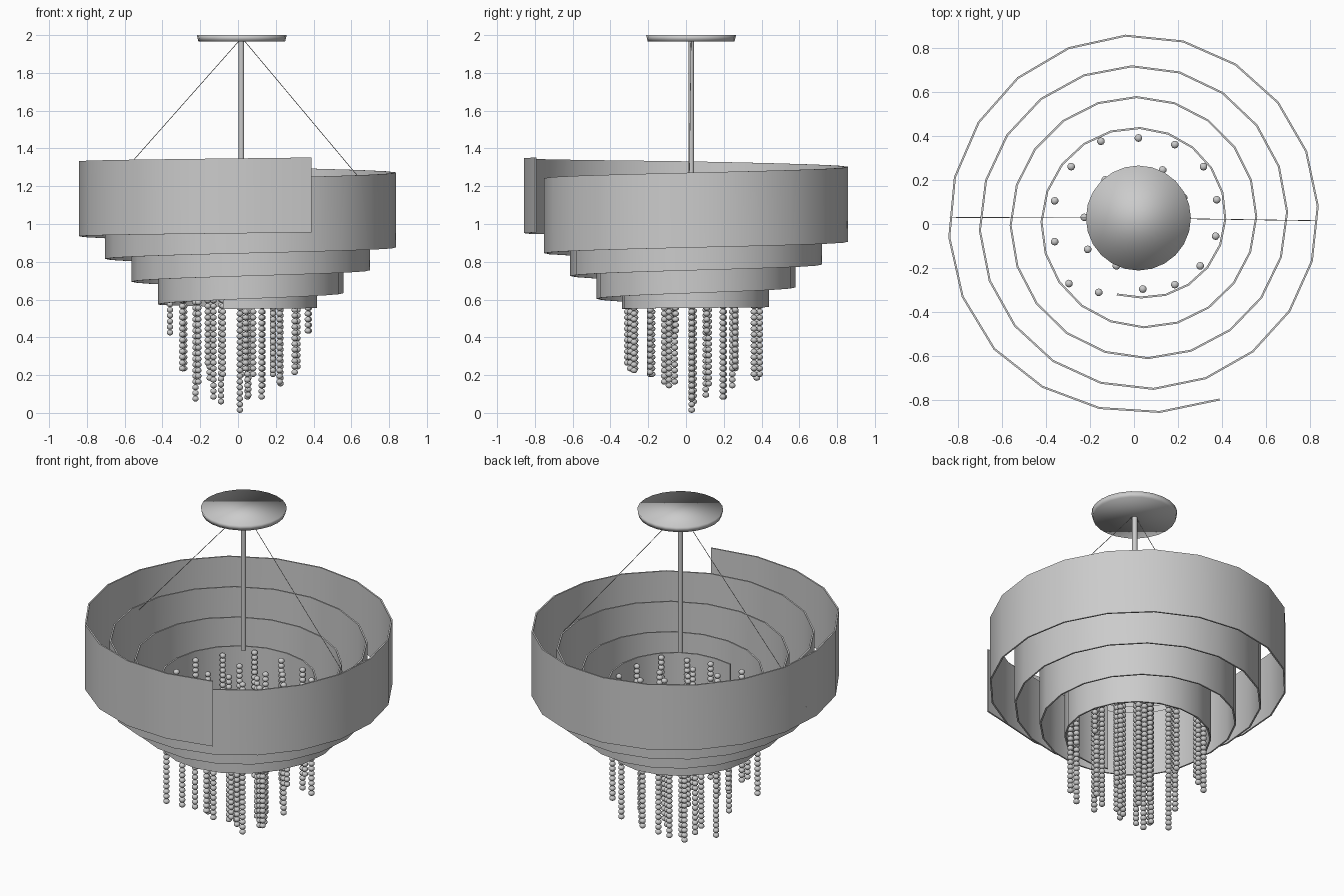
import bpy, bmesh, math
from mathutils import Matrix, Vector

if "Cube" in bpy.data.objects:
    bpy.data.objects.remove(bpy.data.objects["Cube"])

CX, CY = 0.0325, 0.0185      # spiral axis


def finish(name, bm, angle=None):
    bmesh.ops.recalc_face_normals(bm, faces=bm.faces)
    me = bpy.data.meshes.new(name)
    bm.to_mesh(me)
    bm.free()
    ob = bpy.data.objects.new(name, me)
    bpy.context.collection.objects.link(ob)
    bpy.ops.object.select_all(action='DESELECT')
    ob.select_set(True)
    bpy.context.view_layer.objects.active = ob
    if angle:
        bpy.ops.object.shade_smooth_by_angle(angle=math.radians(angle))
    else:
        bpy.ops.object.shade_smooth()
    return ob


def interp(t, pts):
    for (t0, v0), (t1, v1) in zip(pts, pts[1:]):
        if t <= t1:
            return v0 + (v1 - v0) * (t - t0) / (t1 - t0)
    return pts[-1][1]


def rod(name, a, b, r, sides):
    a, b = Vector(a), Vector(b)
    d = b - a
    bm = bmesh.new()
    m = Matrix.Translation((a + b) / 2) @ d.to_track_quat('Z', 'Y').to_matrix().to_4x4()
    bmesh.ops.create_cone(bm, cap_ends=True, segments=sides, radius1=r, radius2=r,
                          depth=d.length, matrix=m)
    return finish(name, bm, 40)


# spiral shade: a band winding inward and downward (t = degrees travelled)
radius = [(0, 0.893), (23.6, 0.875), (50, 0.882), (75, 0.892), (113.6, 0.876),
          (1373.6, 0.386), (1463.6, 0.356), (1481.6, 0.36)]
base = [(0, 0.955), (113.6, 0.935), (1193.6, 0.573), (1283.6, 0.56), (1481.6, 0.55)]
HEIGHT, THICK, TURN_SIDES = 0.397, 0.009, 20
END = 1481.6
steps = round(END / 360 * TURN_SIDES)
bm = bmesh.new()
prev = None
for i in range(steps + 1):
    t = END * i / steps
    a = math.radians(-66.4 - t)
    r, z = interp(t, radius), interp(t, base)
    ring = [bm.verts.new((CX + q * math.cos(a), CY + q * math.sin(a), h))
            for q, h in ((r, z), (r, z + HEIGHT), (r - THICK, z + HEIGHT), (r - THICK, z))]
    if prev:
        for k in range(4):
            n = (k + 1) % 4
            bm.faces.new((prev[k], prev[n], ring[n], ring[k]))
    else:
        bm.faces.new(ring)
    prev = ring
bm.faces.new(prev)
finish("spiral_shade", bm, 40)

# ceiling plate
bm = bmesh.new()
bmesh.ops.create_cone(bm, cap_ends=True, segments=24, radius1=0.23, radius2=0.238,
                      depth=0.033, matrix=Matrix.Translation((0.02, 0.027, 1.9835)))
finish("ceiling_plate", bm)

# central stem and the two suspension wires
rod("stem", (0.018, 0.028, 1.13), (0.018, 0.028, 1.98), 0.015, 16)
rod("left_wire", (0.015, 0.027, 1.98), (-0.835, 0.03, 1.02), 0.0018, 6)
rod("right_wire", (0.025, 0.027, 1.98), (0.83, 0.015, 1.02), 0.0018, 6)

# hanging bead strands: x, y, bottom height
TOP, GAP = 0.94, 0.03
outer = [(0.02, 0.39, 0.19), (-0.15, 0.375, 0.17), (0.185, 0.36, 0.19),
         (-0.285, 0.26, 0.22), (0.315, 0.26, 0.23), (-0.36, 0.105, 0.41),
         (0.375, 0.11, 0.42), (-0.36, -0.08, 0.41), (0.37, -0.055, 0.42),
         (0.30, -0.19, 0.2), (-0.295, -0.27, 0.22), (-0.16, -0.31, 0.25),
         (0.04, -0.295, 0.22), (0.185, -0.275, 0.21)]
inner = [(-0.225, 0.03, 0.06), (-0.21, -0.115, 0.15), (-0.13, 0.2, 0.07),
         (-0.08, -0.19, 0.19), (0.225, 0.12, 0.14), (0.22, -0.06, 0.15),
         (0.13, 0.245, 0.13), (0.05, 0.195, 0.07), (0.08, -0.18, 0.19)]
core = [(0.01, 0.03, 0.0), (-0.09, 0.04, 0.045), (0.125, 0.03, 0.07),
        (0.055, 0.105, 0.08), (0.05, -0.09, 0.13)]


def strand(name, x, y, bottom):
    bm = bmesh.new()
    z = bottom + 0.015
    while z < TOP:
        m = Matrix.Translation((x, y, z)) @ Matrix.Diagonal((1, 1, 0.84, 1))
        bmesh.ops.create_uvsphere(bm, u_segments=10, v_segments=7, radius=0.018, matrix=m)
        z += GAP
    finish(name, bm)


for label, group in (("outer", outer), ("inner", inner), ("core", core)):
    for i, (x, y, b) in enumerate(group):
        strand(f"{label}_bead_strand_{i + 1}", x, y, b)
